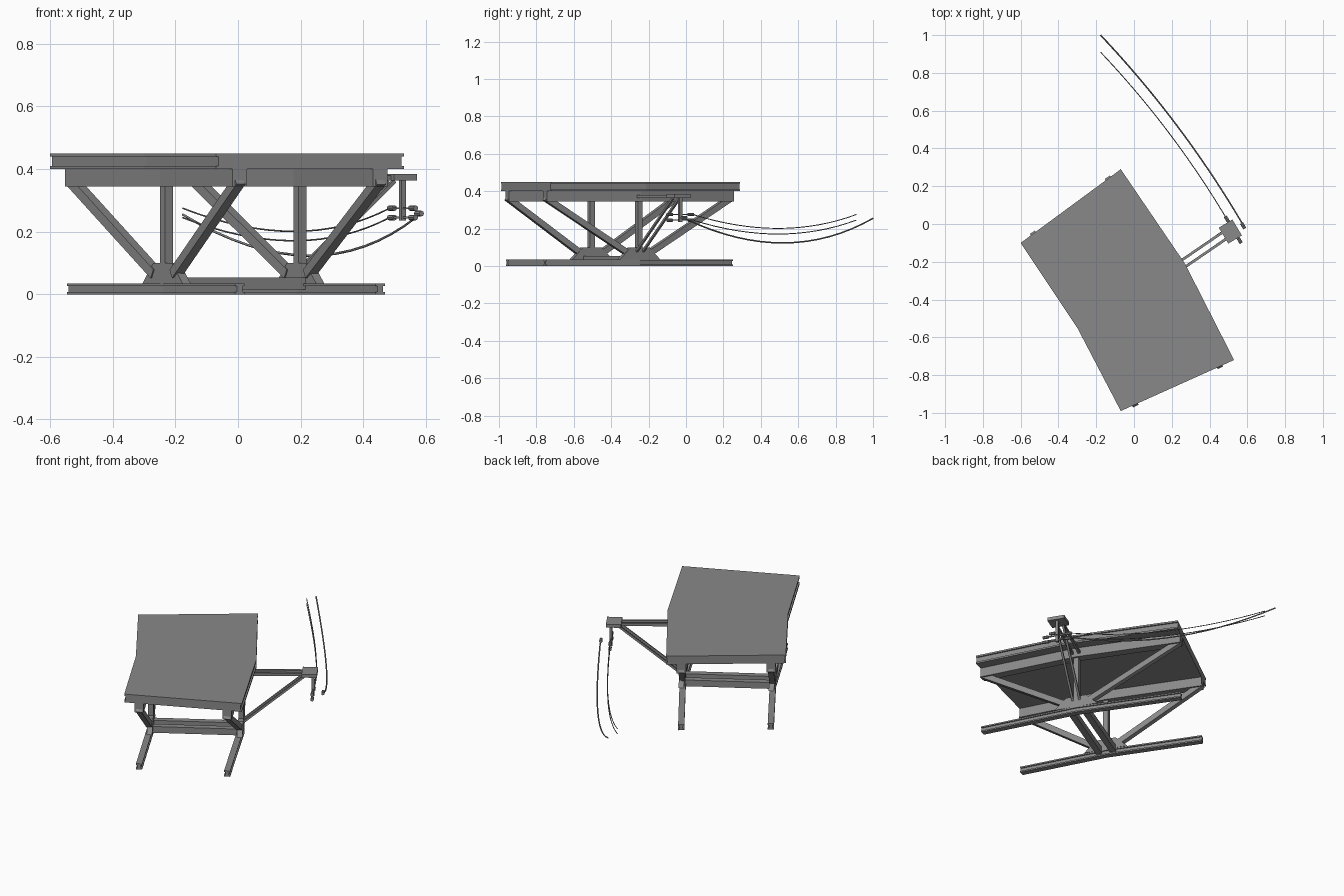
import bpy, bmesh
from mathutils import Vector, Matrix

if "Cube" in bpy.data.objects:
    bpy.data.objects.remove(bpy.data.objects["Cube"])

GREY = (0.25, 0.25, 0.25, 1)
steel = bpy.data.materials.new("steel grey")
steel.use_nodes = True
steel.diffuse_color = GREY
steel.node_tree.nodes["Principled BSDF"].inputs["Base Color"].default_value = GREY

# Deck outline: matching stations on its two long edges, bent in the middle
LEFT = [Vector((-0.6, -0.1, 0)), Vector((-0.3, -0.55, 0)), Vector((-0.07, -0.99, 0))]
RIGHT = [Vector((-0.07, 0.29, 0)), Vector((0.27, -0.21, 0)), Vector((0.53, -0.72, 0))]
WIDTH = 0.66
ACROSS = (RIGHT[1] - LEFT[1]).normalized()
ALONG = Vector((ACROSS.y, -ACROSS.x, 0))
UP = Vector((0, 0, 1))


def place(station, s, z=0.0):
    """Point at a station, s units in from the first long edge, at height z."""
    return LEFT[station].lerp(RIGHT[station], s / WIDTH) + UP * z


def finish(name, bm):
    bmesh.ops.recalc_face_normals(bm, faces=bm.faces)
    mesh = bpy.data.meshes.new(name)
    bm.to_mesh(mesh)
    bm.free()
    mesh.materials.append(steel)
    obj = bpy.data.objects.new(name, mesh)
    bpy.context.collection.objects.link(obj)
    return obj


def bent_beam(name, layers):
    """Stack of strips (s0, s1, z0, z1) that follow the bend."""
    bm = bmesh.new()
    for s0, s1, z0, z1 in layers:
        rings = []
        for k in range(3):
            corners = [(s0, z0), (s1, z0), (s1, z1), (s0, z1)]
            rings.append([bm.verts.new(place(k, s, z)) for s, z in corners])
        for a, b in zip(rings, rings[1:]):
            for i in range(4):
                j = (i + 1) % 4
                bm.faces.new((a[i], a[j], b[j], b[i]))
        bm.faces.new(rings[0])
        bm.faces.new(rings[-1])
    return finish(name, bm)


def bar(name, p, q, w, h, side=None):
    """Box from p to q, w wide along the side axis and h deep."""
    axis = (q - p).normalized()
    side = side or axis.cross(UP).normalized()
    depth = side.cross(axis).normalized()
    m = Matrix((axis * (q - p).length, side * w, depth * h)).transposed().to_4x4()
    m.translation = (p + q) / 2
    bm = bmesh.new()
    bmesh.ops.create_cube(bm, size=1, matrix=m)
    return finish(name, bm)


def gusset(name, centre, base, top, z0, z1, thick):
    """Trapezoid plate standing along the bridge."""
    bm = bmesh.new()
    outline = [(-base, z0), (base, z0), (top, z1), (-top, z1)]
    face = bm.faces.new([bm.verts.new(centre + ALONG * u + UP * z - ACROSS * thick / 2)
                         for u, z in outline])
    out = bmesh.ops.extrude_face_region(bm, geom=[face])
    verts = [g for g in out["geom"] if isinstance(g, bmesh.types.BMVert)]
    bmesh.ops.translate(bm, verts=verts, vec=ACROSS * thick)
    return finish(name, bm)


def insulator(name, centre):
    bm = bmesh.new()
    turn = ALONG.to_track_quat('Z', 'Y').to_matrix().to_4x4()
    bmesh.ops.create_cone(bm, cap_ends=True, segments=8, radius1=0.009, radius2=0.009,
                          depth=0.033, matrix=Matrix.Translation(centre) @ turn)
    return finish(name, bm)


def wire(name, p, q, sag, bow, radius):
    """Hanging cable with a slight sideways bow."""
    curve = bpy.data.curves.new(name, 'CURVE')
    curve.dimensions = '3D'
    curve.bevel_depth = radius
    curve.bevel_resolution = 0
    curve.use_fill_caps = True
    sideways = (q - p).cross(UP).normalized()
    spline = curve.splines.new('POLY')
    count = 16
    spline.points.add(count)
    for i, point in enumerate(spline.points):
        t = i / count
        hang = 4 * t * (1 - t)
        point.co = (*(p.lerp(q, t) - UP * sag * hang + sideways * bow * hang), 1)
    source = bpy.data.objects.new(name, curve)
    bpy.context.collection.objects.link(source)
    bpy.context.view_layer.update()
    mesh = bpy.data.meshes.new_from_object(source)
    bpy.data.objects.remove(source)
    mesh.materials.clear()
    mesh.materials.append(steel)
    bpy.context.collection.objects.link(bpy.data.objects.new(name, mesh))


# Deck with a shallow groove round its edge
bent_beam("deck", [(0, WIDTH, 0.44, 0.45), (0.008, WIDTH - 0.008, 0.41, 0.44),
                   (0, WIDTH, 0.4, 0.41)])

# Two side trusses: upper girder, ground rail, gusset, post and diagonals
INSET = 0.083
for label, s in (("right", INSET), ("left", WIDTH - INSET)):
    bent_beam(label + "_girder", [(s - 0.025, s + 0.025, 0.345, 0.4)])
    bent_beam(label + "_ground_rail", [(s - 0.017, s + 0.017, 0, 0.008),
                                       (s - 0.01, s + 0.01, 0.008, 0.027),
                                       (s - 0.017, s + 0.017, 0.027, 0.035)])
    foot = place(1, s)
    gusset(label + "_gusset", foot, 0.125, 0.058, 0.035, 0.1, 0.03)
    bar(label + "_post", foot + UP * 0.09, foot + UP * 0.35, 0.03, 0.03, ACROSS)
    for end, station in (("back", 0), ("front", 2)):
        tip = place(station, s)
        low = foot + (tip - foot).normalized() * 0.06 + UP * 0.065
        bar(f"{label}_{end}_diagonal", low, tip + UP * 0.365, 0.032, 0.032)

# Pair of ties joining the truss feet
for label, offset in (("back", -0.04), ("front", 0.04)):
    shift = ALONG * offset + UP * 0.035
    bar(label + "_foot_tie", place(1, INSET) + shift, place(1, WIDTH - INSET) + shift,
        0.035, 0.038)

# Outrigger: twin arms and struts carrying a small platform
root = place(1, WIDTH - INSET)
pad = Vector((0.51, -0.04, 0))
for label, offset in (("back", -0.02), ("front", 0.02)):
    shift = ALONG * offset
    bar(label + "_outrigger_arm", root + shift + UP * 0.372, pad + shift + UP * 0.372,
        0.014, 0.016)
    bar(label + "_outrigger_strut", root + shift + UP * 0.07,
        pad - ACROSS * 0.025 + shift + UP * 0.362, 0.012, 0.012)
bar("outrigger_platform", pad - ACROSS * 0.042 + UP * 0.374,
    pad + ACROSS * 0.042 + UP * 0.374, 0.098, 0.02)

# Hanging post with crossarms and insulators
hanger = pad + ACROSS * 0.018
bar("hanger_post", hanger + UP * 0.235, hanger + UP * 0.37, 0.016, 0.016, ACROSS)
for level, z in (("upper", 0.275), ("lower", 0.245)):
    centre = hanger + UP * z
    bar(level + "_crossarm", centre - ALONG * 0.06, centre + ALONG * 0.06, 0.006, 0.006)
    for end, sign in (("back", -1), ("front", 1)):
        insulator(f"{level}_{end}_insulator", centre + ALONG * sign * 0.066)
    wire(level + "_wire", centre - ALONG * 0.08, Vector((-0.177, 0.91, z)),
         0.074, 0.03, 0.0025)
insulator("outer_insulator", Vector((0.578, -0.01, 0.258)))
wire("outer_wire", Vector((0.572, 0.005, 0.248)), Vector((-0.177, 1.0, 0.255)),
     0.128, 0.035, 0.004)
